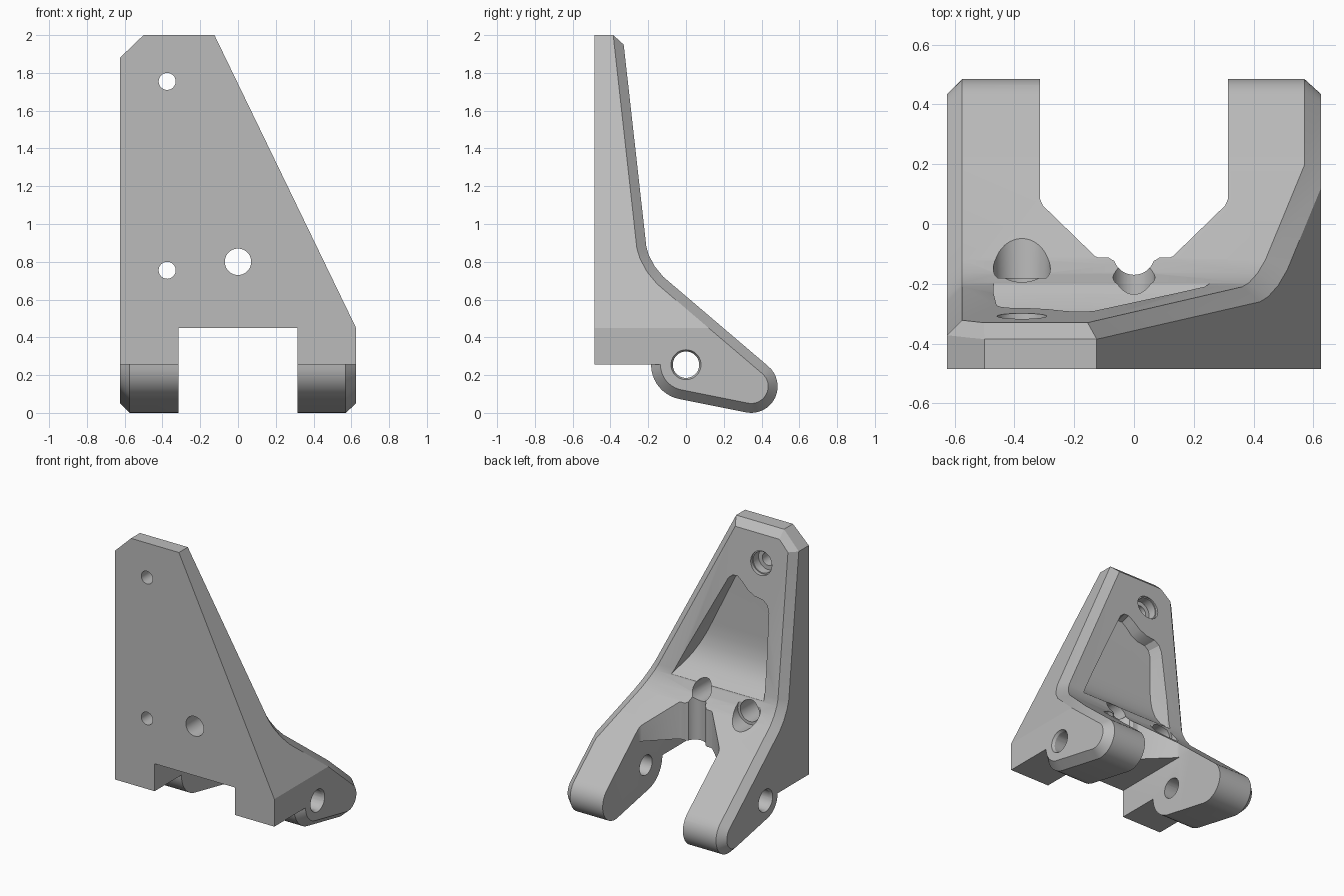
import bpy, bmesh, math
from mathutils import Vector

if "Cube" in bpy.data.objects:
    bpy.data.objects.remove(bpy.data.objects["Cube"])

grey = bpy.data.materials.new("plain grey")
grey.diffuse_color = (0.5, 0.5, 0.5, 1)
grey.use_nodes = True
grey.node_tree.nodes["Principled BSDF"].inputs["Base Color"].default_value = grey.diffuse_color


def make_object(name, bm):
    bmesh.ops.remove_doubles(bm, verts=bm.verts, dist=1e-5)
    bmesh.ops.recalc_face_normals(bm, faces=bm.faces)
    me = bpy.data.meshes.new(name)
    bm.to_mesh(me)
    bm.free()
    ob = bpy.data.objects.new(name, me)
    bpy.context.collection.objects.link(ob)
    return ob


def arc(cx, cy, r, a0, a1, n):
    out = []
    for i in range(n + 1):
        a = math.radians(a0 + (a1 - a0) * i / n)
        out.append((cx + r * math.cos(a), cy + r * math.sin(a)))
    return out


def circle(cx, cy, r):
    return arc(cx, cy, r, 0, 360, 40)[:-1]


def prism(name, pts, axis, a, b, scale_a=1.0):
    """Extrude a 2D outline along an axis; the end at a may be scaled."""
    bm = bmesh.new()
    mu = sum(p[0] for p in pts) / len(pts)
    mv = sum(p[1] for p in pts) / len(pts)
    rings = []
    for t, s in ((a, scale_a), (b, 1.0)):
        ring = []
        for u, v in pts:
            u, v = mu + (u - mu) * s, mv + (v - mv) * s
            co = {"x": (t, u, v), "y": (u, t, v), "z": (u, v, t)}[axis]
            ring.append(bm.verts.new(co))
        rings.append(ring)
        bm.faces.new(ring)
    n = len(pts)
    for i in range(n):
        j = (i + 1) % n
        bm.faces.new((rings[0][i], rings[0][j], rings[1][j], rings[1][i]))
    return make_object(name, bm)


def boolean(target, tool, op="DIFFERENCE"):
    mod = target.modifiers.new("cut", "BOOLEAN")
    mod.operation, mod.solver, mod.object = op, "EXACT", tool
    bpy.context.view_layer.objects.active = target
    bpy.ops.object.modifier_apply(modifier=mod.name)
    bpy.data.objects.remove(tool, do_unlink=True)


# Body: side profile spanned between the two slanted sides, with chamfered rims
def left_x(z):
    return -0.625 + max(0, z - 1.88) * 1.04


def right_x(z):
    return 0.625 - max(0, z - 0.45) * 0.4836


FRONT = [(-.485, .255), (-.485, .45), (-.485, 1.88), (-.485, 2), (-.385, 2)]


def profile(d):
    back = [(-.33 - d, 1.95), (-.322 - d, 1.88), (-.21 - d, .88 - .2 * d),
            (-.197 - .92 * d, .835 - .4 * d), (-.165 - .8 * d, .775 - .6 * d),
            (-.12 - .65 * d, .72 - .76 * d), (.197 - d / .644, .45)]
    tip = arc(.345, .14, .14 - d, 50, -100, 16)
    hub = arc(0, .255, .185 - d, -100, -180, 10)
    return FRONT + back + tip + hub


C = 0.05
bm = bmesh.new()
rings = []
for side, inset in ((-1, True), (-1, False), (1, False), (1, True)):
    ring = []
    for i, (y, z) in enumerate(profile(C if inset else 0)):
        o = 0 if inset or i < len(FRONT) else C
        x = left_x(z) + o if side < 0 else right_x(z) - o * 1.1
        ring.append(bm.verts.new((x, y, z)))
    rings.append(ring)
n = len(rings[0])
for r0, r1 in zip(rings, rings[1:]):
    for i in range(n):
        j = (i + 1) % n
        bm.faces.new((r0[i], r0[j], r1[j], r1[i]))
L, R = rings[0], rings[3]
bm.faces.new(L[2:7])
bm.faces.new(L[6:] + L[:3])
bm.faces.new(R[1:12])
bm.faces.new(R[11:] + R[:2])
body = make_object("bracket_body", bm)

# Slot between the arms, with a wedge-shaped throat
boolean(body, prism("slot", [(-.315, -.1), (.315, -.1), (.315, .45), (-.315, .45)],
                    "y", -1, 1))
half = [(.315, 1), (.315, .085), (.305, .062), (.13, -.108), (.12, -.112), (.085, -.112), (.073, -.12)]
throat = half + arc(0, -.1, .07, -20, -160, 14) + [(-x, y) for x, y in reversed(half)]
boolean(body, prism("throat", throat, "z", -.2, .8))

# Recess in the back of the upright: outline combined with a curved floor
outline = [(-.47, .7), (-.47, 1.44), (-.455, 1.49), (-.42, 1.52), (-.35, 1.53), (-.29, 1.56),
           (-.24, 1.61), (-.2, 1.64), (-.16, 1.64), (-.125, 1.61), (.255, .84), (.32, .7)]
floor = [(-.19, .835), (-.235, .87), (-.28, .91), (-.32, .97), (-.345, 1.04), (-.358, 1.12),
         (-.36, 1.2), (-.36, 1.8), (.1, 1.8), (.1, .835)]
recess = prism("recess", outline, "y", -.37, -.23, .86)
boolean(recess, prism("recess_floor", floor, "x", -1, 1), "INTERSECT")
boolean(body, recess)
# straight lip so the recess opens fully at the bend
lip = prism("lip", outline, "y", -.2301, .1)
boolean(lip, prism("lip_floor", floor, "x", -1, 1), "INTERSECT")
boolean(body, lip)

# Mounting holes with counterbores from the back
for z, r, y in ((1.755, .087, -.325), (.755, .1, -.18)):
    boolean(body, prism("screw_hole", circle(-.375, z, .045), "y", -1, 1))
    boolean(body, prism("screw_bore", circle(-.375, z, .075), "y", -.385, .5))
    boolean(body, prism("screw_rim", circle(-.375, z, r), "y", y, .5, .95))
boolean(body, prism("centre_hole", circle(0, .8, .07), "y", -1, 1))

# Pivot hole through both arms, slightly countersunk
boolean(body, prism("pivot_hole", circle(0, .255, .07), "x", -1, 1))
for s in (-1, 1):
    boolean(body, prism("pivot_rim", circle(0, .255, .082), "x", s * .605, s * .63, .84))

body.data.materials.clear()
body.data.materials.append(grey)
for p in body.data.polygons:
    p.material_index = 0
bpy.ops.object.select_all(action="DESELECT")
body.select_set(True)
bpy.context.view_layer.objects.active = body
bpy.ops.object.shade_smooth_by_angle(angle=math.radians(25))
